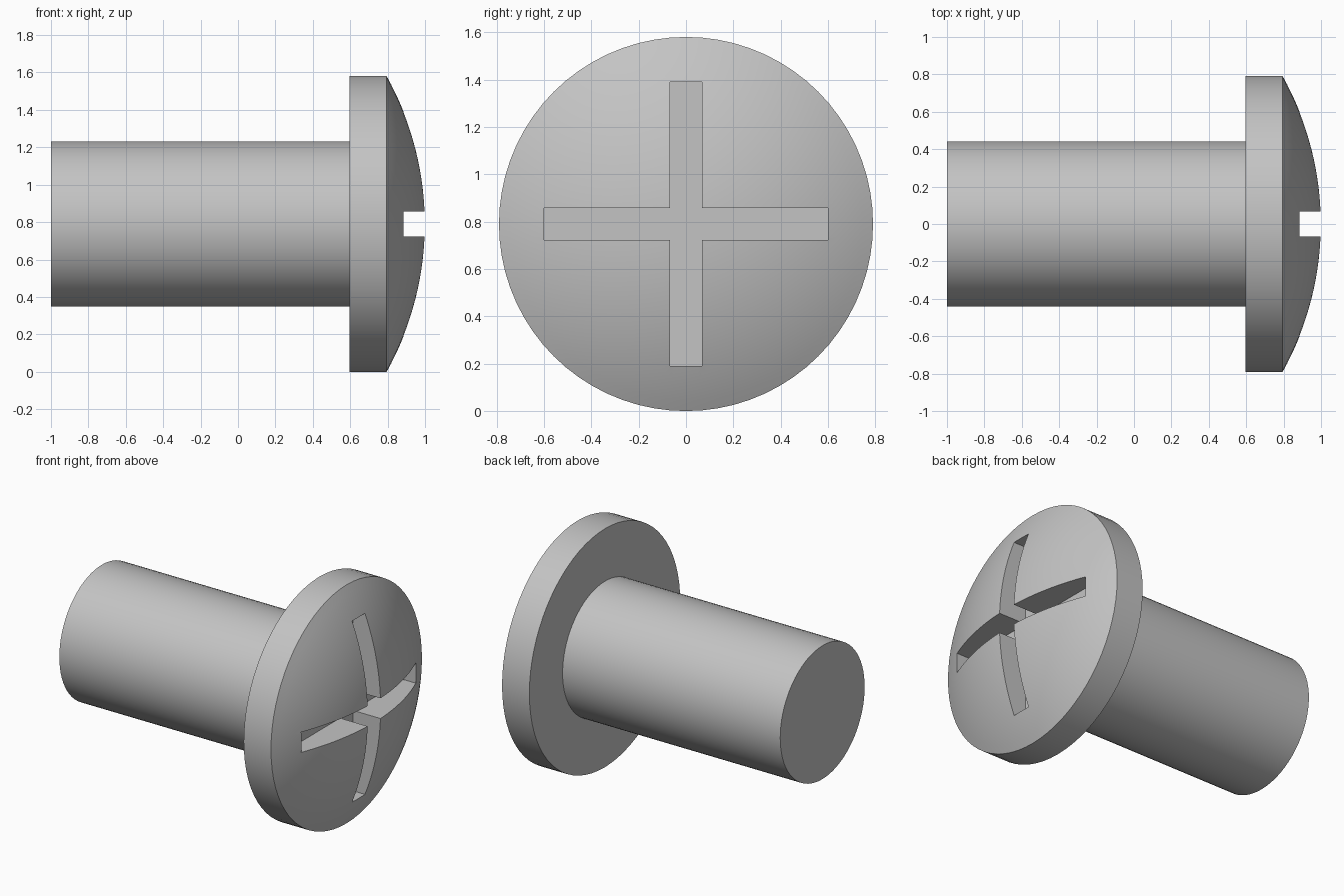
import bpy, bmesh, math
from mathutils import Matrix

if "Cube" in bpy.data.objects:
    bpy.data.objects.remove(bpy.data.objects["Cube"], do_unlink=True)

HEAD_R, SHANK_R, MID = 0.79, 0.442, 0.79
HEAD_BACK, RIM_FRONT, TIP, SHANK_END = 0.595, 0.795, 1.0, -1.0
SLOT_HALF, SLOT_WIDTH, SLOT_FLOOR = 0.6, 0.134, 0.795

steel = bpy.data.materials.new("grey_steel")
steel.use_nodes = True
steel.diffuse_color = (0.55, 0.55, 0.55, 1)
steel.node_tree.nodes["Principled BSDF"].inputs["Base Color"].default_value = (0.55, 0.55, 0.55, 1)


def make_object(name, bm):
    bmesh.ops.recalc_face_normals(bm, faces=bm.faces)
    mesh = bpy.data.meshes.new(name)
    bm.to_mesh(mesh)
    bm.free()
    mesh.materials.append(steel)
    ob = bpy.data.objects.new(name, mesh)
    bpy.context.collection.objects.link(ob)
    return ob


# Domed screw: profile of (x, radius) spun around the x axis
rise = TIP - RIM_FRONT
ball = (HEAD_R ** 2 + rise ** 2) / (2 * rise)
sweep = math.asin(HEAD_R / ball)
profile = [(SHANK_END, 0), (SHANK_END, SHANK_R), (HEAD_BACK, SHANK_R), (HEAD_BACK, HEAD_R)]
for i in range(17):
    a = sweep * (1 - i / 16)
    profile.append((TIP - ball + ball * math.cos(a), ball * math.sin(a)))

bm = bmesh.new()
verts = [bm.verts.new((x, 0, r)) for x, r in profile]
edges = [bm.edges.new(pair) for pair in zip(verts, verts[1:])]
bmesh.ops.spin(bm, geom=verts + edges, cent=(0, 0, 0), axis=(1, 0, 0),
               angle=math.tau, steps=72, use_duplicate=False)
bmesh.ops.remove_doubles(bm, verts=bm.verts, dist=0.0001)
bmesh.ops.translate(bm, verts=bm.verts, vec=(0, 0, MID))
screw = make_object("screw", bm)

# Cross-shaped cutter: one plus outline pushed out through the dome
h, w = SLOT_HALF, SLOT_WIDTH / 2
bm = bmesh.new()
outline = []
for k in range(4):
    turn = Matrix.Rotation(k * math.pi / 2, 4, 'X')
    for y, z in ((h, -w), (h, w), (w, w)):
        v = bm.verts.new((SLOT_FLOOR, y, z))
        v.co = turn @ v.co
        outline.append(v)
face = bm.faces.new(outline)
top = bmesh.ops.extrude_face_region(bm, geom=[face])["geom"]
bmesh.ops.translate(bm, vec=(0.4, 0, 0),
                    verts=[g for g in top if isinstance(g, bmesh.types.BMVert)])
bmesh.ops.translate(bm, verts=bm.verts, vec=(0, 0, MID))
cutter = make_object("slot_cutter", bm)
cutter.hide_render = True

# Cut the cross recess
cut = screw.modifiers.new("cross_recess", 'BOOLEAN')
cut.operation = 'DIFFERENCE'
cut.solver = 'EXACT'
cut.object = cutter
bpy.ops.object.select_all(action='DESELECT')
bpy.context.view_layer.objects.active = screw
screw.select_set(True)
bpy.ops.object.modifier_apply(modifier=cut.name)
bpy.data.objects.remove(cutter, do_unlink=True)
bpy.ops.object.shade_smooth_by_angle(angle=math.radians(20))
